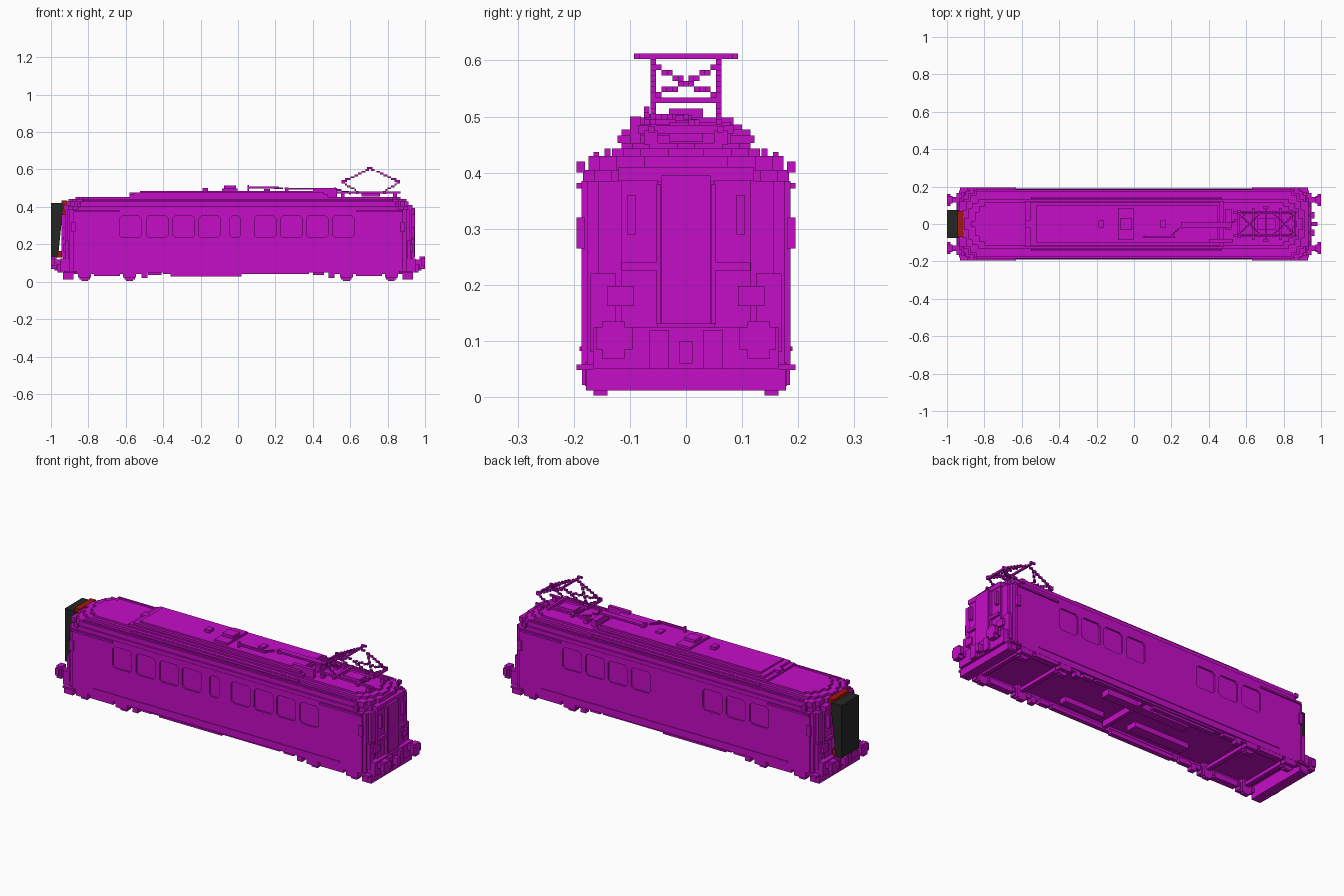
import bpy, bmesh, math
from mathutils import Vector

cube = bpy.data.objects.get("Cube")
if cube:
    bpy.data.objects.remove(cube)

V = 0.0098  # size of one block


def material(name, rgb):
    m = bpy.data.materials.new(name)
    m.use_nodes = True
    m.diffuse_color = (*rgb, 1)
    m.node_tree.nodes["Principled BSDF"].inputs["Base Color"].default_value = (*rgb, 1)
    return m


MAGENTA = material("magenta", (0.56, 0.004, 0.57))
BLACK = material("rubber black", (0.018, 0.02, 0.018))
RED = material("dark red", (0.36, 0.008, 0.005))


def finish(name, bm, mat=MAGENTA):
    bmesh.ops.recalc_face_normals(bm, faces=bm.faces)
    me = bpy.data.meshes.new(name)
    bm.to_mesh(me)
    bm.free()
    me.materials.append(mat)
    ob = bpy.data.objects.new(name, me)
    bpy.context.collection.objects.link(ob)
    return ob


def add_box(bm, x0, x1, y0, y1, z0, z1):
    vs = bmesh.ops.create_cube(bm, size=1)["verts"]
    for v in vs:
        v.co = Vector((x0 + (v.co.x + .5) * (x1 - x0), y0 + (v.co.y + .5) * (y1 - y0),
                       z0 + (v.co.z + .5) * (z1 - z0)))


def boxes(name, items, mirror="", mat=MAGENTA):
    """Boxes given as x0, x1, y0, y1, z0, z1, repeated across the mirrored axes."""
    bm = bmesh.new()
    for x0, x1, y0, y1, z0, z1 in items:
        for sx in ((1, -1) if "x" in mirror else (1,)):
            for sy in ((1, -1) if "y" in mirror else (1,)):
                add_box(bm, *sorted((sx * x0, sx * x1)), *sorted((sy * y0, sy * y1)), z0, z1)
    return finish(name, bm, mat)


def prism(bm, pts, direction):
    f = bm.faces.new([bm.verts.new(p) for p in pts])
    ext = bmesh.ops.extrude_face_region(bm, geom=[f])["geom"]
    bmesh.ops.translate(bm, vec=direction, verts=[g for g in ext if isinstance(g, bmesh.types.BMVert)])


def slab(name, x0, x1, hy, z0, z1, steps=()):
    """Level slab whose plan corners step inward; steps are (along x, along y)."""
    quarter = []
    x, y = 0, sum(s[1] for s in steps)
    for sx, sy in steps:
        quarter += [(x, y), (x + sx, y)]
        x, y = x + sx, y - sy
    quarter.append((x, y))
    a = [(x1 - i, hy - j) for i, j in quarter]
    b = [(x0 + i, hy - j) for i, j in reversed(quarter)]
    top = a + b
    plan = top + [(px, -py) for px, py in reversed(top)]
    bm = bmesh.new()
    prism(bm, [(px, py, z0) for px, py in plan], (0, 0, z1 - z0))
    return finish(name, bm)


def block_lines(name, lines):
    """Thin bars stepped out of single blocks."""
    bm = bmesh.new()
    for p, q in lines:
        p, q = Vector(p), Vector(q)
        n = max(1, round(max(abs(c) for c in q - p) / V))
        cells = [[round(c / V) for c in p.lerp(q, i / n)] for i in range(n + 1)]
        for c in cells:
            add_box(bm, *[v for k in c for v in ((k - .5) * V, (k + .5) * V)])
    return finish(name, bm)


# Body shell with stepped ends
CORNER = ((0.01, 0.065), (0.01, 0.04), (0.015, 0.02), (0.02, 0.01))
body = slab("body_shell", -0.935, 0.938, 0.186, 0.05, 0.385, CORNER)

# Window and underfloor cutters
bm = bmesh.new()


def window(cx, half, side, c=0.014):
    z0, z1 = 0.235, 0.352
    pts = [(cx - half + c, z0), (cx + half - c, z0), (cx + half, z0 + c), (cx + half, z1 - c),
           (cx + half - c, z1), (cx - half + c, z1), (cx - half, z1 - c), (cx - half, z0 + c)]
    prism(bm, [(x, side * 0.177, z) for x, z in pts], (0, side * 0.03, 0))


for cx in (-0.575, -0.432, -0.29, 0.145, 0.285, 0.423, 0.563):
    window(cx, 0.058, -1)
    window(cx, 0.058, 1)
window(-0.153, 0.058, -1)
window(-0.015, 0.029, -1)
add_box(bm, -0.88, 0.88, -0.165, 0.165, 0.03, 0.078)
cutter = finish("window_and_floor_cutter", bm)
cutter.hide_render = True
cutter.hide_viewport = True
cut = body.modifiers.new("recesses", "BOOLEAN")
cut.operation = "DIFFERENCE"
cut.solver = "EXACT"
cut.object = cutter

# Roof built in receding layers
ROUND = ((0.02, 0.05), (0.02, 0.03), (0.03, 0.02))
slab("gutter", -0.925, 0.925, 0.184, 0.385, 0.405, ROUND)
slab("roof_edge", -0.915, 0.912, 0.174, 0.405, 0.43, ROUND)
slab("roof_lower", -0.905, 0.90, 0.132, 0.43, 0.443, ROUND)
slab("roof_upper", -0.87, 0.87, 0.115, 0.443, 0.453, ROUND)
slab("roof_monitor_base", -0.58, 0.48, 0.122, 0.453, 0.466)
slab("roof_monitor", -0.555, 0.46, 0.115, 0.466, 0.477)
slab("roof_monitor_top", -0.525, 0.45, 0.10, 0.477, 0.486)
boxes("roof_side_ribs", [(-0.55, 0.47, 0.135, 0.145, 0.43, 0.443),
                         (-0.83, 0.83, 0.155, 0.165, 0.43, 0.437)], "y")
boxes("corner_gutter_rails", [(0.63, 0.88, 0.18, 0.195, 0.372, 0.382),
                              (0.84, 0.86, 0.18, 0.195, 0.40, 0.42)], "xy")
boxes("side_lamps", [(0.868, 0.89, 0.18, 0.195, 0.265, 0.32)], "xy")
boxes("side_sill", [(-0.75, 0.75, 0.18, 0.19, 0.082, 0.09)], "y")

# Roof equipment
boxes("roof_hatches", [(-0.085, -0.003, -0.085, 0.085, 0.486, 0.498),
                       (-0.075, -0.01, -0.03, 0.03, 0.498, 0.514),
                       (-0.19, -0.16, -0.02, 0.02, 0.486, 0.502),
                       (-0.58, -0.545, -0.02, 0.02, 0.453, 0.478),
                       (0.14, 0.17, -0.02, 0.02, 0.486, 0.496)])
boxes("roof_conduits", [(0.05, 0.22, -0.075, -0.065, 0.498, 0.508),
                        (0.05, 0.06, -0.075, -0.065, 0.48, 0.518),
                        (0.25, 0.52, -0.02, 0.01, 0.492, 0.502),
                        (0.25, 0.27, -0.02, 0.01, 0.48, 0.50),
                        (0.40, 0.53, -0.10, -0.08, 0.45, 0.50),
                        (0.49, 0.52, -0.03, 0.08, 0.45, 0.49)])
block_lines("roof_cable", [((0.20, -0.07, 0.502), (0.26, -0.01, 0.502)),
                           ((0.52, 0, 0.495), (0.60, 0.06, 0.475))])

# Pantograph base and insulators
boxes("pantograph_base", [(0.53, 0.87, 0.055, 0.067, 0.472, 0.482),
                          (0.55, 0.57, 0.05, 0.075, 0.45, 0.475),
                          (0.83, 0.85, 0.05, 0.075, 0.45, 0.475)], "y")
boxes("pantograph_cross_members", [(0.63, 0.645, -0.085, 0.085, 0.47, 0.485),
                                   (0.775, 0.79, -0.085, 0.085, 0.47, 0.485),
                                   (0.66, 0.76, -0.03, 0.03, 0.455, 0.48)])

# Pantograph diamond with diagonal braces and contact strips
arms = []
for end in (-1, 1):
    elbow, foot = 0.71 + end * 0.15, 0.71 + end * 0.07
    for y in (-0.06, 0.06):
        arms += [((foot, y, 0.485), (elbow, y, 0.53)), ((elbow, y, 0.53), (0.71, y, 0.605)),
                 ((elbow, y * 0.9, 0.535), (0.71 + end * 0.03, -y * 0.9, 0.59))]
    arms.append(((elbow, -0.06, 0.53), (elbow, 0.06, 0.53)))
arms.append(((0.71, -0.08, 0.61), (0.71, 0.08, 0.61)))
arms.append(((0.70, -0.088, 0.603), (0.72, -0.088, 0.603)))
arms.append(((0.70, 0.088, 0.603), (0.72, 0.088, 0.603)))
block_lines("pantograph_arms", arms)

# End face details: corner posts, windscreens, lamps and buffer beam
boxes("end_panels", [(0.905, 0.922, 0.125, 0.17, 0.08, 0.22),
                     (0.93, 0.943, 0.05, 0.115, 0.225, 0.24),
                     (0.93, 0.943, 0.045, 0.053, 0.13, 0.38),
                     (0.91, 0.935, 0.093, 0.14, 0.162, 0.198),
                     (0.90, 0.945, 0.09, 0.105, 0.29, 0.36)], "xy")
boxes("end_brow", [(0.90, 0.932, 0.0, 0.12, 0.385, 0.41)], "xy")
boxes("buffer_beam", [(0.89, 0.95, 0, 0.165, 0.05, 0.125), (0.88, 0.935, 0, 0.178, 0.012, 0.05)], "xy")
boxes("buffers", [(0.94, 0.985, 0.115, 0.145, 0.09, 0.12),
                  (0.98, 1.0, 0.095, 0.16, 0.085, 0.125),
                  (0.97, 1.0, 0.11, 0.15, 0.068, 0.135)], "xy")
boxes("couplers", [(0.94, 0.98, 0, 0.012, 0.06, 0.10), (0.945, 0.965, 0.03, 0.065, 0.05, 0.12)], "xy")
boxes("entry_steps", [(0.86, 0.93, 0.165, 0.195, 0.048, 0.058)], "xy")
boxes("end_door", [(0.93, 0.946, -0.044, 0.044, 0.13, 0.395)])

# Gangway bellows and its red frame
bm = bmesh.new()
prism(bm, [(x, -0.076, z) for x, z in ((-1, 0.13), (-0.962, 0.13), (-0.935, 0.40), (-0.935, 0.42), (-1, 0.42))],
      (0, 0.152, 0))
finish("gangway_bellows", bm, BLACK)
boxes("gangway_red_frame", [(-0.945, -0.912, -0.07, 0.07, 0.36, 0.435),
                            (-0.962, -0.94, -0.07, 0.07, 0.13, 0.165)], mat=RED)

# Bogies
for label, cx in (("left", 0.70), ("right", -0.70)):
    parts = [(cx - 0.20, cx + 0.20, 0.155, 0.18, 0.04, 0.062),
             (cx - 0.07, cx + 0.07, 0.15, 0.185, 0.03, 0.06)]
    for wx in (cx - 0.12, cx + 0.12):
        parts += [(wx - 0.035, wx + 0.035, 0.15, 0.185, 0.022, 0.062),
                  (wx - 0.018, wx + 0.018, 0.14, 0.165, 0.003, 0.08),
                  (wx - 0.028, wx + 0.028, 0.14, 0.165, 0.012, 0.08)]
    for e in (-0.2, 0.2):
        parts.append((cx + e - 0.015, cx + e + 0.015, 0.15, 0.18, 0.02, 0.055))
    boxes(label + "_bogie_frames", parts, "y")
    boxes(label + "_axles", [(cx + d - 0.012, cx + d + 0.012, -0.15, 0.15, 0.045, 0.065)
                             for d in (-0.12, 0.12)])

# Underfloor equipment
boxes("underfloor_skirt", [(-0.48, -0.41, 0.15, 0.175, 0.035, 0.06),
                           (-0.40, 0.38, 0.155, 0.178, 0.04, 0.06),
                           (-0.36, 0.02, 0.145, 0.17, 0.028, 0.05),
                           (0.40, 0.46, 0.15, 0.175, 0.035, 0.06)], "y")
boxes("underfloor_gear", [(-0.25, 0.25, 0.06, 0.11, 0.045, 0.08),
                          (0.05, 0.07, -0.15, 0.15, 0.045, 0.08),
                          (-0.38, -0.05, -0.11, -0.05, 0.05, 0.08),
                          (0.12, 0.36, -0.12, -0.08, 0.05, 0.08)])
